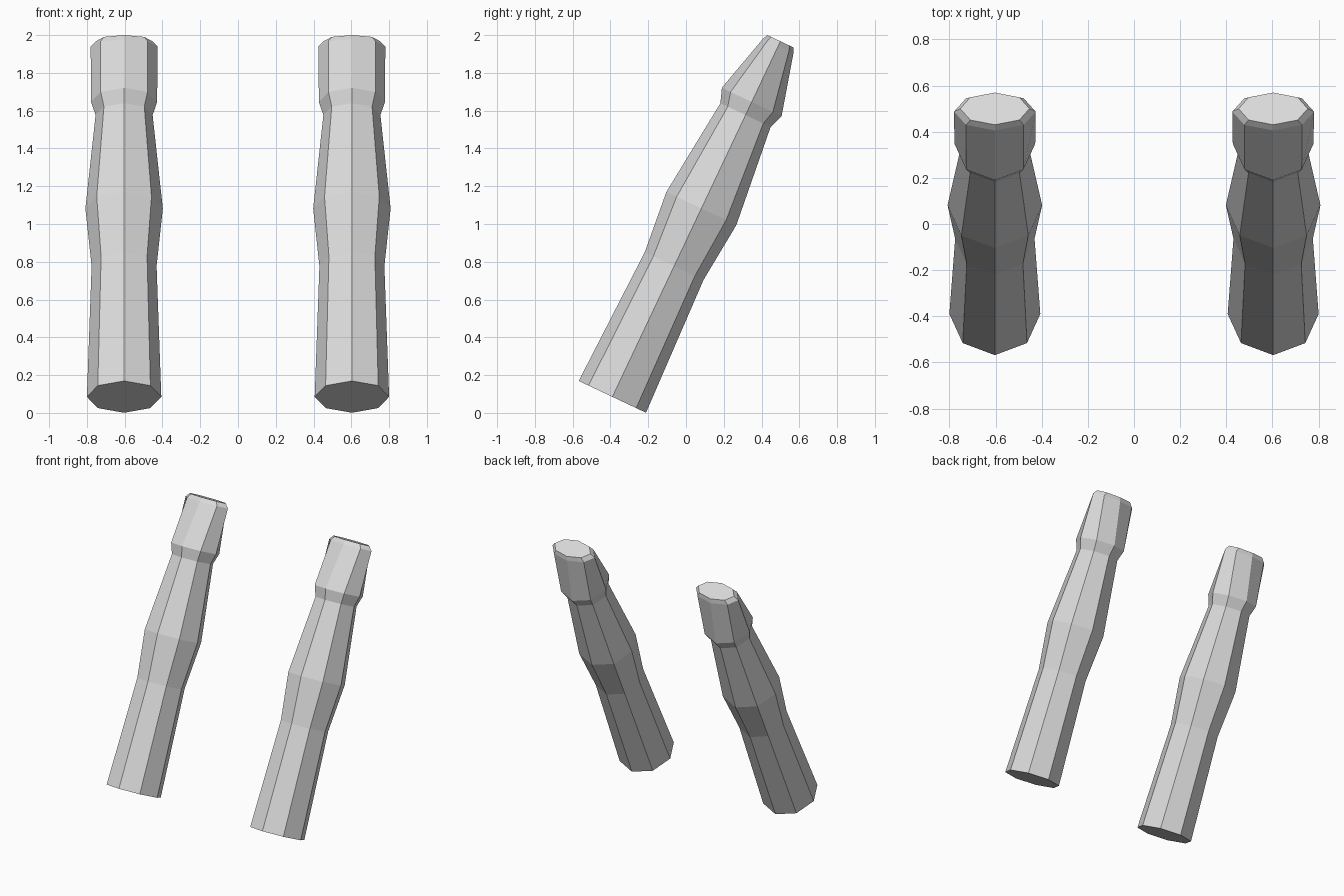
import bpy
import bmesh
from math import sin, cos, pi, radians
from mathutils import Matrix

cube = bpy.data.objects.get("Cube")
if cube:
    bpy.data.objects.remove(cube, do_unlink=True)

SIDES = 8
TILT = radians(-25.3)

# Light grey material
grey = bpy.data.materials.new("light_grey")
grey.use_nodes = True
colour = (0.7, 0.7, 0.7, 1)
grey.diffuse_color = colour
grey.node_tree.nodes["Principled BSDF"].inputs["Base Color"].default_value = colour

# Rings along the limb: distance from the base, half width, half depth
RINGS = [
    (0.0, 0.197, 0.197),     # open end
    (0.765, 0.172, 0.172),   # narrow lower part
    (1.103, 0.205, 0.205),   # swollen middle
    (1.65, 0.151, 0.147),    # neck
    (1.727, 0.175, 0.175),   # collar
    (2.052, 0.177, 0.090),   # flattened tip
    (2.082, 0.150, 0.077),   # bevelled end
]


def build_limb(name, x):
    """Loft the octagonal rings, cap both ends, and lean the limb back."""
    bm = bmesh.new()
    loops = []
    for dist, rx, ry in RINGS:
        angles = [2 * pi * i / SIDES for i in range(SIDES)]
        loops.append([bm.verts.new((rx * cos(a), ry * sin(a), dist)) for a in angles])
    for low, high in zip(loops, loops[1:]):
        for i in range(SIDES):
            j = (i + 1) % SIDES
            bm.faces.new((low[i], low[j], high[j], high[i]))
    bm.faces.new(loops[0][::-1])
    bm.faces.new(loops[-1])
    bm.transform(Matrix.Rotation(TILT, 4, "X"))
    bmesh.ops.recalc_face_normals(bm, faces=bm.faces)

    mesh = bpy.data.meshes.new(name)
    bm.to_mesh(mesh)
    bm.free()
    mesh.materials.append(grey)
    limb = bpy.data.objects.new(name, mesh)
    limb.location = (x, -0.39, 0.085)
    bpy.context.collection.objects.link(limb)


# Matching pair of limbs
for side, x in (("left", 0.603), ("right", -0.603)):
    build_limb(side + "_limb", x)
